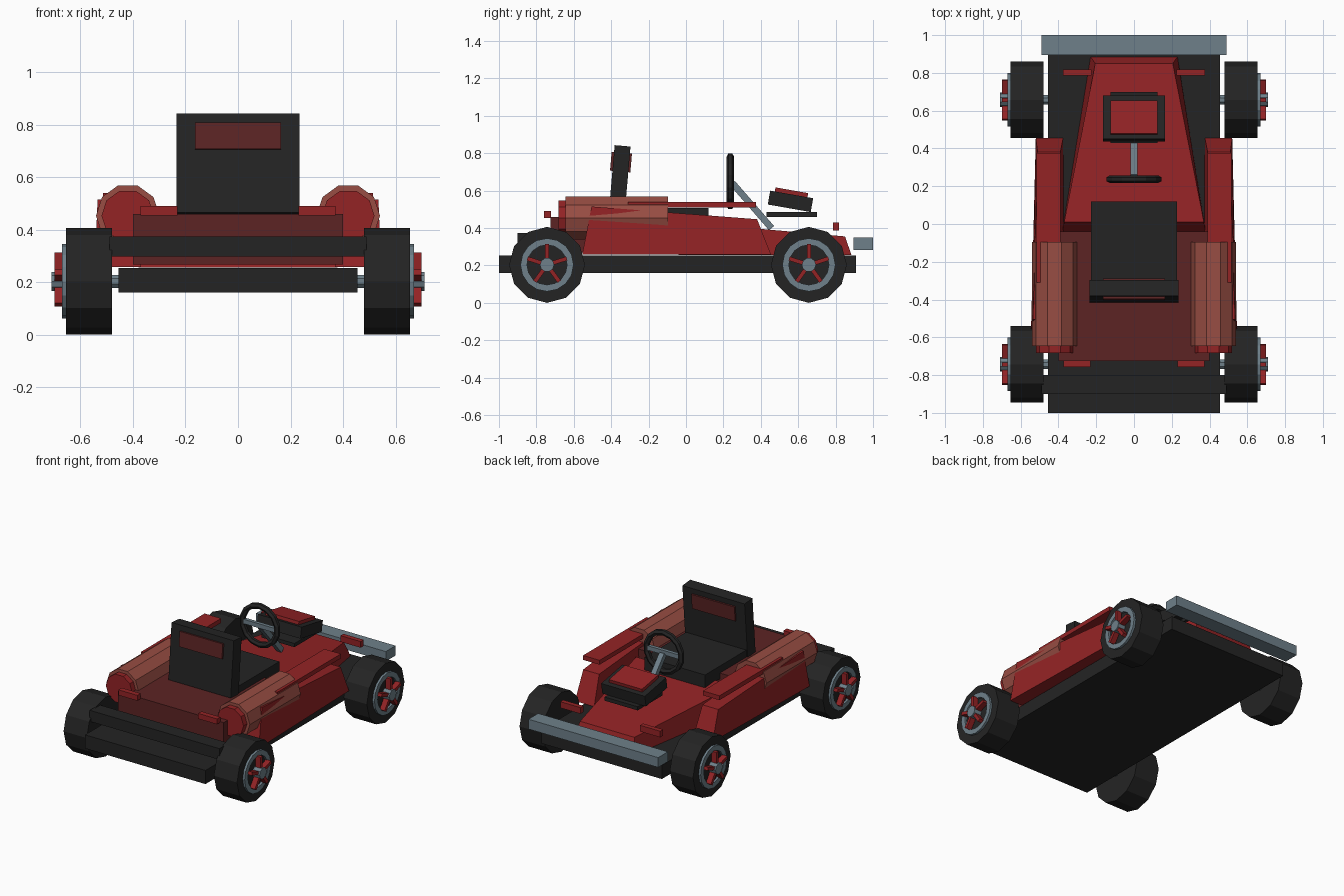
import bpy, bmesh, math
from mathutils import Matrix, Vector

if "Cube" in bpy.data.objects:
    bpy.data.objects.remove(bpy.data.objects["Cube"])


def srgb(r, g, b):
    f = lambda c: (c / 255 / 12.92) if c < 11 else ((c / 255 + 0.055) / 1.055) ** 2.4
    return (f(r), f(g), f(b), 1.0)


def material(name, *rgb):
    m = bpy.data.materials.new(name)
    m.diffuse_color = srgb(*rgb)
    m.use_nodes = True
    m.node_tree.nodes["Principled BSDF"].inputs["Base Color"].default_value = m.diffuse_color
    return m


RED = material("red", 148, 35, 37)
DARK_RED = material("dark red", 92, 36, 36)
BROWN = material("copper brown", 152, 77, 67)
BLACK = material("black", 36, 36, 36)
STEEL = material("steel grey", 110, 128, 138)


def finish(name, bm, mat):
    bmesh.ops.recalc_face_normals(bm, faces=bm.faces)
    me = bpy.data.meshes.new(name)
    bm.to_mesh(me)
    bm.free()
    me.materials.append(mat)
    ob = bpy.data.objects.new(name, me)
    bpy.context.collection.objects.link(ob)
    return ob


def box(name, mat, x, y, z, tilt=0.0):
    """Box from ranges, optionally tilted about x through its centre."""
    bm = bmesh.new()
    c = Vector([(a + b) / 2 for a, b in (x, y, z)])
    s = [abs(b - a) for a, b in (x, y, z)]
    M = Matrix.Translation(c) @ Matrix.Rotation(tilt, 4, 'X') @ Matrix.Diagonal((*s, 1))
    bmesh.ops.create_cube(bm, size=1, matrix=M)
    return finish(name, bm, mat)


def wedge(name, mat, bottom, top):
    """Six-sided solid between two quads given in the same order."""
    bm = bmesh.new()
    b = [bm.verts.new(p) for p in bottom]
    t = [bm.verts.new(p) for p in top]
    bm.faces.new(b)
    bm.faces.new(t)
    for i in range(4):
        j = (i + 1) % 4
        bm.faces.new((b[i], b[j], t[j], t[i]))
    return finish(name, bm, mat)


def lathe(name, mat, axis, centre, rings, n, phase=0.0, closed=False):
    """Revolve (offset, radius) pairs about the x or y axis."""
    bm = bmesh.new()
    loops = []
    for off, r in rings:
        loop = []
        for k in range(n):
            a = phase + 2 * math.pi * k / n
            u, v = r * math.cos(a), r * math.sin(a)
            p = Vector((off, u, v)) if axis == 'x' else Vector((u, off, v))
            loop.append(bm.verts.new(p + Vector(centre)))
        loops.append(loop)
    pairs = list(zip(loops, loops[1:]))
    if closed:
        pairs.append((loops[-1], loops[0]))
    else:
        bm.faces.new(loops[0])
        bm.faces.new(loops[-1])
    for p, q in pairs:
        for k in range(n):
            j = (k + 1) % n
            bm.faces.new((p[k], p[j], q[j], q[k]))
    return finish(name, bm, mat)


# Chassis and bumpers
box("chassis", BLACK, (-.455, .455), (-1, .91), (.16, .253))
box("front_bumper", STEEL, (-.49, .49), (.895, 1), (.283, .35))
box("rear_bumper", BLACK, (-.49, .49), (-.9, -.8), (.297, .373))

# Body: nose cone and rear deck
wedge("nose", RED,
      [(-.23, .885, .255), (.23, .885, .255), (.38, -.04, .255), (-.38, -.04, .255)],
      [(-.205, .85, .355), (.205, .85, .355), (.37, .01, .43), (-.37, .01, .43)])
box("rear_deck", DARK_RED, (-.4, .4), (-.725, -.04), (.268, .46))

# Seat
tilt = -math.radians(5)
box("seat_cushion", BLACK, (-.228, .228), (-.37, .12), (.42, .508))
box("seat_back", BLACK, (-.235, .235), (-.398, -.313), (.46, .84), tilt)
box("headrest_panel", DARK_RED, (-.163, .163), (-.402, -.293), (.702, .803), tilt)

# Steering wheel, crossbar and column
tube = [(.02 * math.cos(a), .132 + .02 * math.sin(a))
        for a in [2 * math.pi * k / 6 for k in range(6)]]
lathe("steering_wheel", BLACK, 'y', (0, .237, .65), tube, 14, math.pi / 2, closed=True)
box("steering_crossbar", STEEL, (-.125, .125), (.225, .249), (.635, .665))
box("steering_column", STEEL, (-.018, .018), (.335, .37), (.36, .68), math.radians(41))

# Front instrument housing
nod = -math.radians(10)
box("housing_base", BLACK, (-.125, .125), (.43, .70), (.46, .485))
box("housing", BLACK, (-.165, .165), (.442, .675), (.505, .58), nod)
box("housing_lid", RED, (-.125, .125), (.475, .652), (.575, .602), nod)

for s, side in ((-1, "left"), (1, "right")):
    # Side pods with floating rail
    wedge(side + "_side_pod", RED,
          [(s * .375, .455, .258), (s * .52, .455, .258), (s * .545, -.555, .258), (s * .37, -.555, .258)],
          [(s * .39, .38, .447), (s * .51, .38, .447), (s * .535, -.505, .515), (s * .39, -.505, .515)])
    box(side + "_rail", RED, (s * .39, s * .515), (-.31, .375), (.51, .54))
    # Side tanks
    lathe(side + "_tank", BROWN, 'y', (s * .42, 0, .453), [(-.645, .121), (-.095, .121)], 10)
    lathe(side + "_tank_cap", RED, 'y', (s * .42, 0, .453), [(-.683, .1), (-.64, .1)], 10)
    # Lamps
    box(side + "_front_lamp", RED, (s * .225, s * .377), (.785, .817), (.388, .43))
    box(side + "_tail_lamp", RED, (s * .23, s * .372), (-.758, -.722), (.453, .49))

    # Wheels
    for y, end in ((.657, "front"), (-.743, "rear")):
        tag = side + "_" + end
        c = (0, y, .203)
        lathe(tag + "_tyre", BLACK, 'x', c, [(s * .48, .203), (s * .655, .203)], 12)
        lathe(tag + "_rim", STEEL, 'x', c,
              [(s * .65, .142), (s * .67, .142), (s * .67, .107), (s * .65, .107)],
              16, closed=True)
        lathe(tag + "_axle", STEEL, 'x', c, [(s * .44, .027), (s * .70, .027)], 8, math.pi / 8)
        lathe(tag + "_hub", STEEL, 'x', c, [(s * .655, .038), (s * .71, .038)], 10)
        bm = bmesh.new()
        for k in range(5):
            M = (Matrix.Translation((s * .68, y, .203)) @ Matrix.Rotation(2 * math.pi * k / 5, 4, 'X')
                 @ Matrix.Translation((0, 0, .068)) @ Matrix.Diagonal((.038, .022, .085, 1)))
            bmesh.ops.create_cube(bm, size=1, matrix=M)
        finish(tag + "_spokes", bm, RED)
